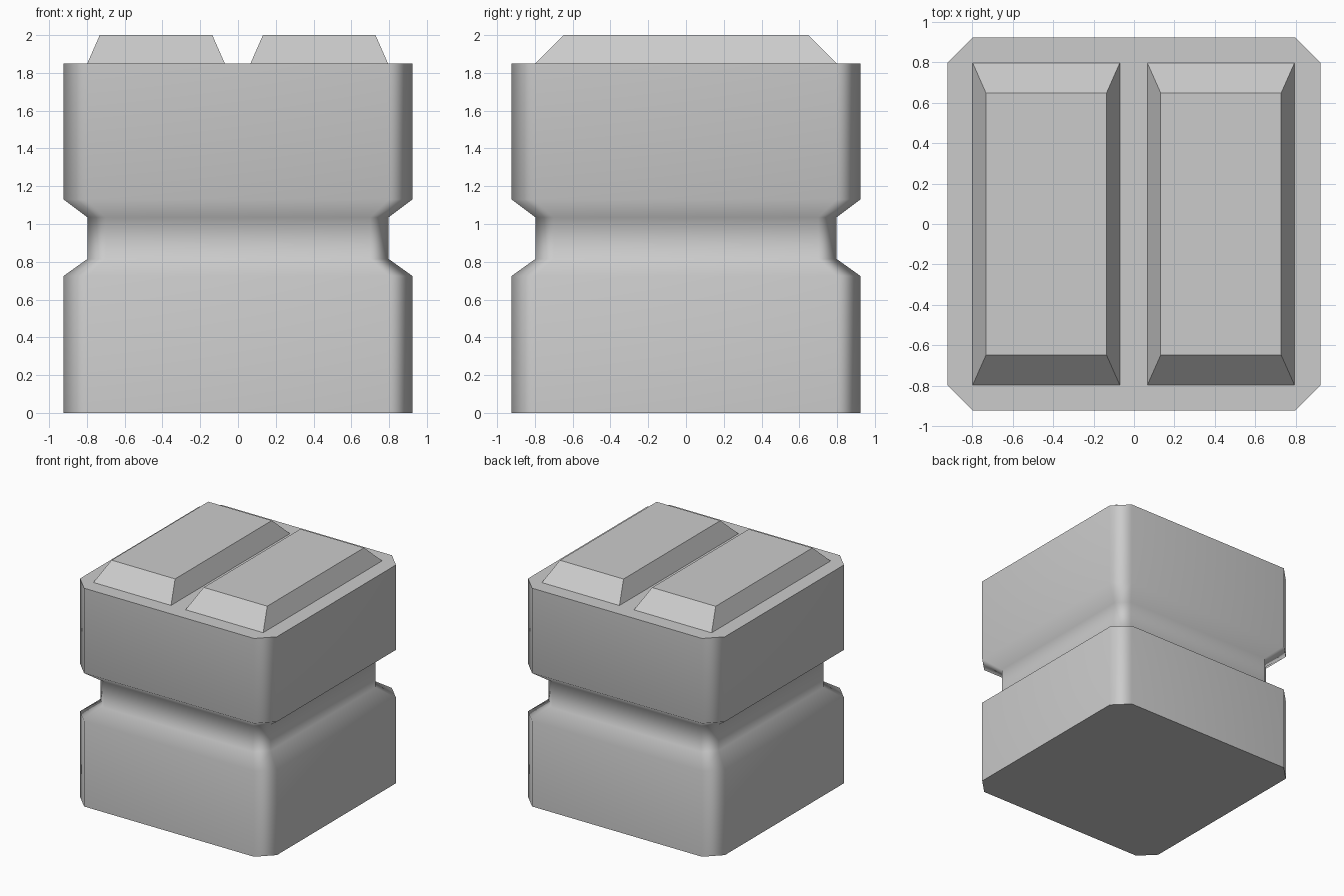
import bpy, math

if "Cube" in bpy.data.objects:
    bpy.data.objects.remove(bpy.data.objects["Cube"])


def octagon(half, corner, z):
    """Square ring with chamfered corners, counter-clockwise."""
    h, c = half, corner
    return [(x, y, z) for x, y in ((c, -h), (h, -c), (h, c), (c, h),
                                   (-c, h), (-h, c), (-h, -c), (-c, -h))]


def rectangle(x0, x1, y, z):
    return [(x0, -y, z), (x1, -y, z), (x1, y, z), (x0, y, z)]


def loft(name, rings, bottom=True):
    """Skin a stack of equal-sized rings and cap the ends."""
    n = len(rings[0])
    verts = [v for ring in rings for v in ring]
    faces = [(r * n + i, r * n + (i + 1) % n, (r + 1) * n + (i + 1) % n, (r + 1) * n + i)
             for r in range(len(rings) - 1) for i in range(n)]
    faces.append(tuple(range(len(verts) - n, len(verts))))
    if bottom:
        faces.append(tuple(reversed(range(n))))
    mesh = bpy.data.meshes.new(name)
    mesh.from_pydata(verts, [], faces)
    obj = bpy.data.objects.new(name, mesh)
    bpy.context.collection.objects.link(obj)
    return obj


# Block body with a waist groove: half width, chamfer start, height
profile = [(0.923, 0.797, 0.0), (0.923, 0.797, 0.725), (0.797, 0.70, 0.815),
           (0.797, 0.70, 1.035), (0.923, 0.797, 1.13), (0.923, 0.797, 1.85)]
body = loft("block_body", [octagon(*p) for p in profile])

# Smooth sides, sharp top and bottom rims
bpy.context.view_layer.objects.active = body
body.select_set(True)
bpy.ops.object.shade_smooth_by_angle(angle=math.radians(65))
weighted = body.modifiers.new("weighted_normals", 'WEIGHTED_NORMAL')
weighted.keep_sharp = True

# Two tapered raised pads on the top
for side, cx in (("left", -0.434), ("right", 0.43)):
    loft(f"{side}_top_pad",
         [rectangle(cx - 0.364, cx + 0.364, 0.797, 1.85),
          rectangle(cx - 0.298, cx + 0.298, 0.648, 2.0)], bottom=False)
